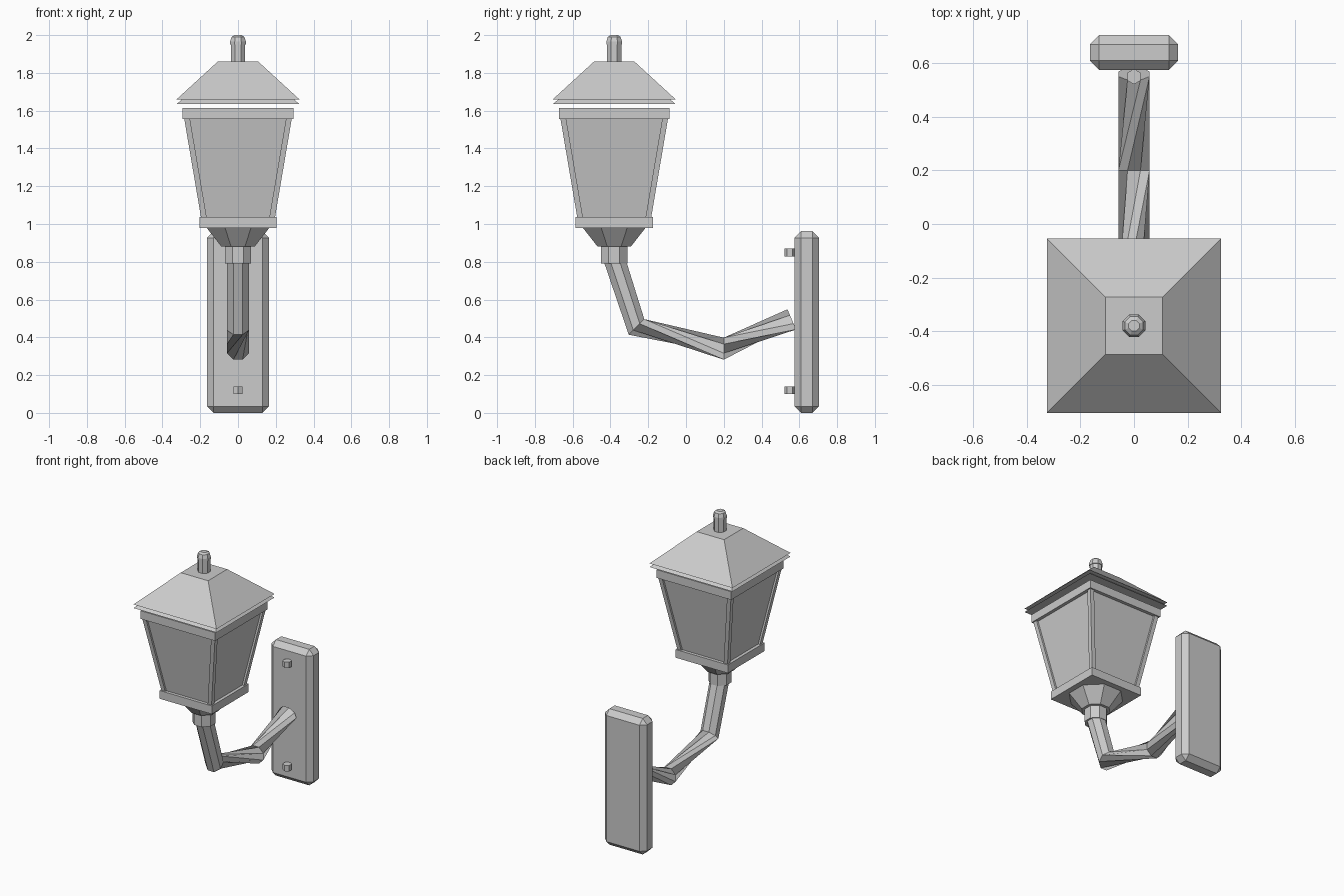
import bpy, bmesh
from math import sin, cos, radians, pi
from mathutils import Vector, Matrix

if "Cube" in bpy.data.objects:
    bpy.data.objects.remove(bpy.data.objects["Cube"])

LY = -0.38  # lantern axis


def make(name, bm):
    bmesh.ops.recalc_face_normals(bm, faces=bm.faces)
    me = bpy.data.meshes.new(name)
    bm.to_mesh(me)
    bm.free()
    ob = bpy.data.objects.new(name, me)
    bpy.context.collection.objects.link(ob)
    return ob


def loft(name, rings):
    """Skin a list of equal-length point rings and cap both ends."""
    bm = bmesh.new()
    vr = [[bm.verts.new(p) for p in r] for r in rings]
    n = len(vr[0])
    for a, b in zip(vr, vr[1:]):
        for i in range(n):
            j = (i + 1) % n
            bm.faces.new((a[i], a[j], b[j], b[i]))
    bm.faces.new(vr[0])
    bm.faces.new(vr[-1])
    return make(name, bm)


def turned(name, profile, sides, x=0, y=LY, phase=None):
    """Stack of regular polygons; profile holds (flat-side radius, z)."""
    ph = pi / sides if phase is None else phase
    k = 1 / cos(pi / sides)
    return loft(name, [[(x + r * k * cos(ph + 2 * pi * i / sides),
                         y + r * k * sin(ph + 2 * pi * i / sides), z)
                        for i in range(sides)] for r, z in profile])


def square(cx, cy, z, h):
    return [(cx + sx * h, cy + sy * h, z)
            for sx, sy in ((-1, -1), (1, -1), (1, 1), (-1, 1))]


# Chamfered wall plate
bm = bmesh.new()
bmesh.ops.create_cube(bm, size=1, matrix=Matrix.Translation((0, 0.64, 0.481))
                      @ Matrix.Diagonal((0.33, 0.13, 0.962, 1)))
bmesh.ops.bevel(bm, geom=bm.edges[:], offset=0.035, segments=1, affect='EDGES')
make("wall_plate", bm)

# Hexagonal bolts
for i, z in enumerate((0.12, 0.85)):
    turned(f"plate_bolt_{i + 1}", [(0.025, z - 0.021), (0.025, z + 0.021)], 6,
           y=0.55, phase=pi / 2)

# Twisted octagonal arm: (y, z, section tilt, twist)
arm = [(0.56, 0.495, 160, 0), (0.20, 0.34, 180, 90),
       (-0.262, 0.455, 135, 180), (-0.375, 0.80, 95, 180)]
rings = []
for y, z, tilt, twist in arm:
    t = radians(tilt)
    # tilt is the heading of the path in the yz plane
    if (y, z) == (0.56, 0.495):
        t = radians(203)
    up = Vector((0, sin(t), -cos(t)))
    ring = []
    for i in range(8):
        a = radians(twist + 22.5 + 45 * i)
        ring.append(Vector((0, y, z)) + 0.063 * (cos(a) * Vector((1, 0, 0)) + sin(a) * up))
    rings.append(ring)
loft("arm", rings)

# Socket collar and flared cup
turned("collar", [(0.07, 0.79), (0.07, 0.88)], 8)
turned("cup", [(0.088, 0.88), (0.166, 0.98)], 8)

# Lantern frames and glass
turned("lower_frame", [(0.205, 0.98), (0.205, 1.038)], 4)
turned("upper_frame", [(0.293, 1.555), (0.293, 1.613)], 4)
turned("glass", [(0.182, 1.035), (0.271, 1.56)], 4)

# Slanted corner posts
for sx in (-1, 1):
    for sy in (-1, 1):
        loft("corner_post", [square(sx * 0.18, LY + sy * 0.18, 1.03, 0.015),
                             square(sx * 0.27, LY + sy * 0.27, 1.56, 0.015)])

# Roof with a second eave layer
turned("eave", [(0.325, 1.635), (0.293, 1.662)], 4)
turned("roof", [(0.325, 1.66), (0.107, 1.86)], 4)

# Finial
turned("finial_stem", [(0.038, 1.86), (0.038, 1.955)], 8)
turned("finial_cap", [(0.042, 1.95), (0.042, 1.965), (0.034, 1.99), (0.02, 2.0)], 8)
